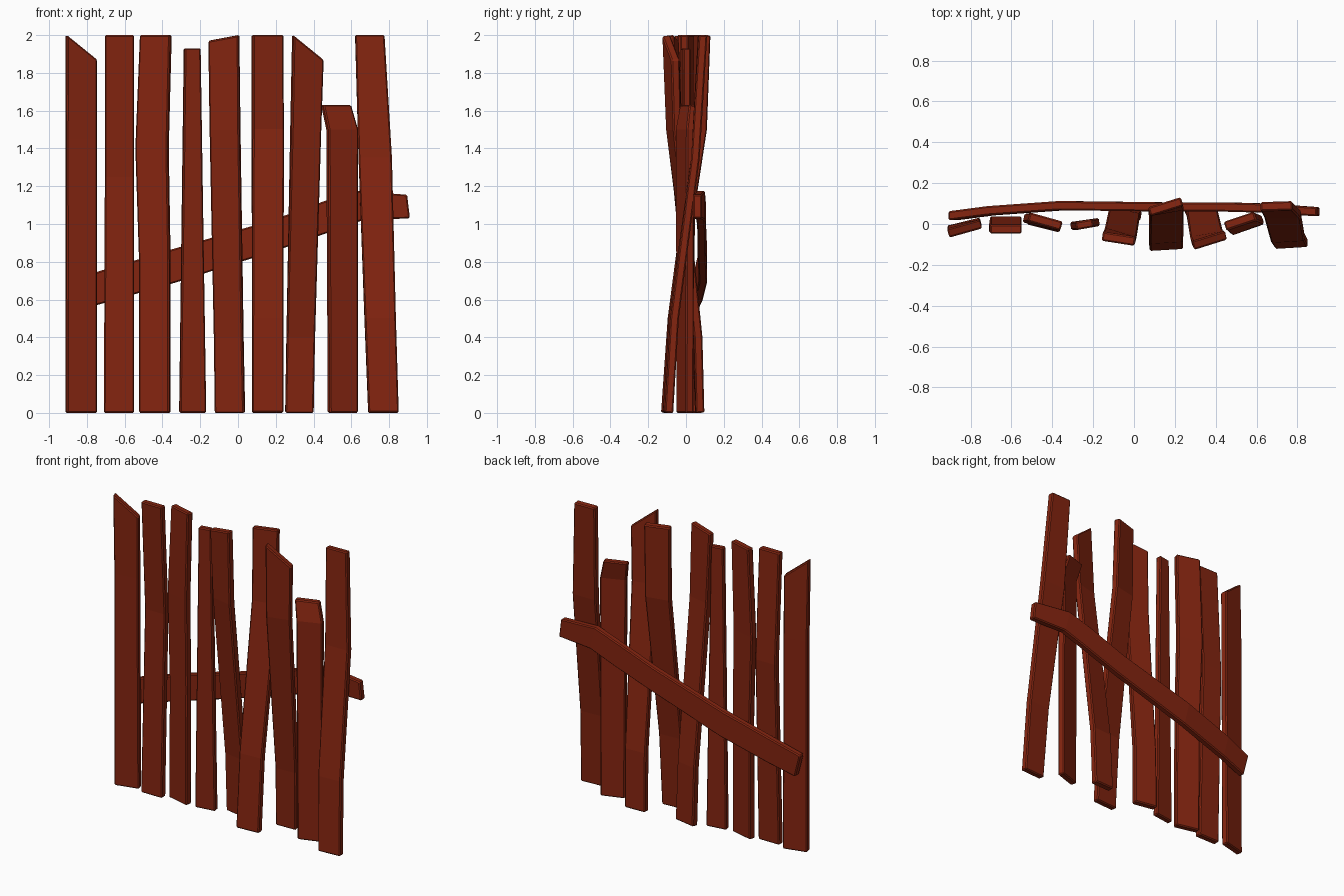
import bpy, bmesh
from mathutils import Vector

default = bpy.data.objects.get("Cube")
if default:
    bpy.data.objects.remove(default, do_unlink=True)

# Single weathered red-brown wood colour
wood = bpy.data.materials.new("red_brown_wood")
wood.use_nodes = True
colour = (0.23, 0.018, 0.005, 1)
wood.diffuse_color = colour
wood.node_tree.nodes["Principled BSDF"].inputs["Base Color"].default_value = colour


def board(name, rungs, thickness=0.045):
    """Loft a bevelled board through pairs of edge points."""
    bm = bmesh.new()
    along = rungs[-1][0] - rungs[0][0]
    rings = []
    for a, b in rungs:
        n = (b - a).cross(along).normalized() * thickness / 2
        rings.append([bm.verts.new(p) for p in (a - n, b - n, b + n, a + n)])
    for low, high in zip(rings, rings[1:]):
        for i in range(4):
            j = (i + 1) % 4
            bm.faces.new((low[i], low[j], high[j], high[i]))
    bm.faces.new(rings[0][::-1])
    bm.faces.new(rings[-1])
    bmesh.ops.recalc_face_normals(bm, faces=bm.faces)
    mesh = bpy.data.meshes.new(name)
    bm.to_mesh(mesh)
    bm.free()
    mesh.materials.append(wood)
    obj = bpy.data.objects.new(name, mesh)
    bpy.context.collection.objects.link(obj)
    bevel = obj.modifiers.new("worn_edges", "BEVEL")
    bevel.width = 0.007
    bevel.segments = 1
    bevel.limit_method = "ANGLE"
    return obj


def picket(name, *sections, drop_left=0, drop_right=0, thickness=0.045):
    """Upright board; each section is height, left x, right x, left y, right y."""
    rungs = [(Vector((xl, yl, z)), Vector((xr, yr, z))) for z, xl, xr, yl, yr in sections]
    rungs[-1][0].z -= drop_left
    rungs[-1][1].z -= drop_right
    board(name, rungs, thickness)


# Pickets from one end of the fence to the other
picket("picket_slanted_end",
       (0, -.91, -.75, -.03, .01),
       (1.45, -.91, -.75, -.03, 0),
       (2, -.91, -.75, -.045, 0), drop_right=.13)
picket("picket_bowed",
       (0, -.71, -.55, -.02, -.02),
       (1.25, -.705, -.55, .015, .015),
       (2, -.705, -.55, -.025, -.025))
picket("picket_crooked",
       (0, -.52, -.36, .02, -.02),
       (.8, -.52, -.36, .025, -.015),
       (1.4, -.54, -.37, .03, -.01),
       (2, -.515, -.355, .035, -.01))
picket("picket_narrow",
       (0, -.31, -.17, -.01, .01),
       (1.93, -.285, -.2, -.01, .005), thickness=.04)
picket("picket_leaning_forward",
       (0, -.12, .035, .07, .04),
       (.4, -.125, .027, .06, .03),
       (1.5, -.147, .01, -.04, -.075),
       (2, -.155, .005, -.06, -.085), drop_left=.03)
picket("picket_leaning_back",
       (0, .075, .24, -.11, -.1),
       (.5, .075, .24, -.075, -.065),
       (1.5, .075, .24, .055, .09),
       (2, .075, .235, .06, .11))
picket("picket_slanted_middle",
       (0, .25, .4, .07, .075),
       (.4, .257, .407, .055, .065),
       (1.5, .28, .437, -.085, -.045),
       (2, .29, .45, -.105, -.055), drop_right=.13)
picket("picket_short",
       (0, .48, .63, -.03, .02),
       (1.5, .473, .63, -.035, .025),
       (1.63, .445, .593, -.01, .04))
picket("picket_far_end",
       (0, .69, .85, -.1, -.09),
       (.5, .67, .835, -.07, -.06),
       (1.35, .638, .815, .05, .05),
       (2, .62, .775, .085, .09))

# Sagging rail along the back: x, y, lower z, upper z
rail_path = [(-.89, .04, .535, .69), (-.7, .065, .59, .755), (-.35, .09, .69, .86),
             (.2, .083, .865, 1.02), (.46, .083, .955, 1.115),
             (.64, .078, 1.02, 1.175), (.9, .06, 1.03, 1.155)]
rungs = [(Vector((x + .02, y, lo)), Vector((x - .02, y, hi))) for x, y, lo, hi in rail_path]
rungs[-1][0].x, rungs[-1][1].x = .91, .895
board("back_rail", rungs)
